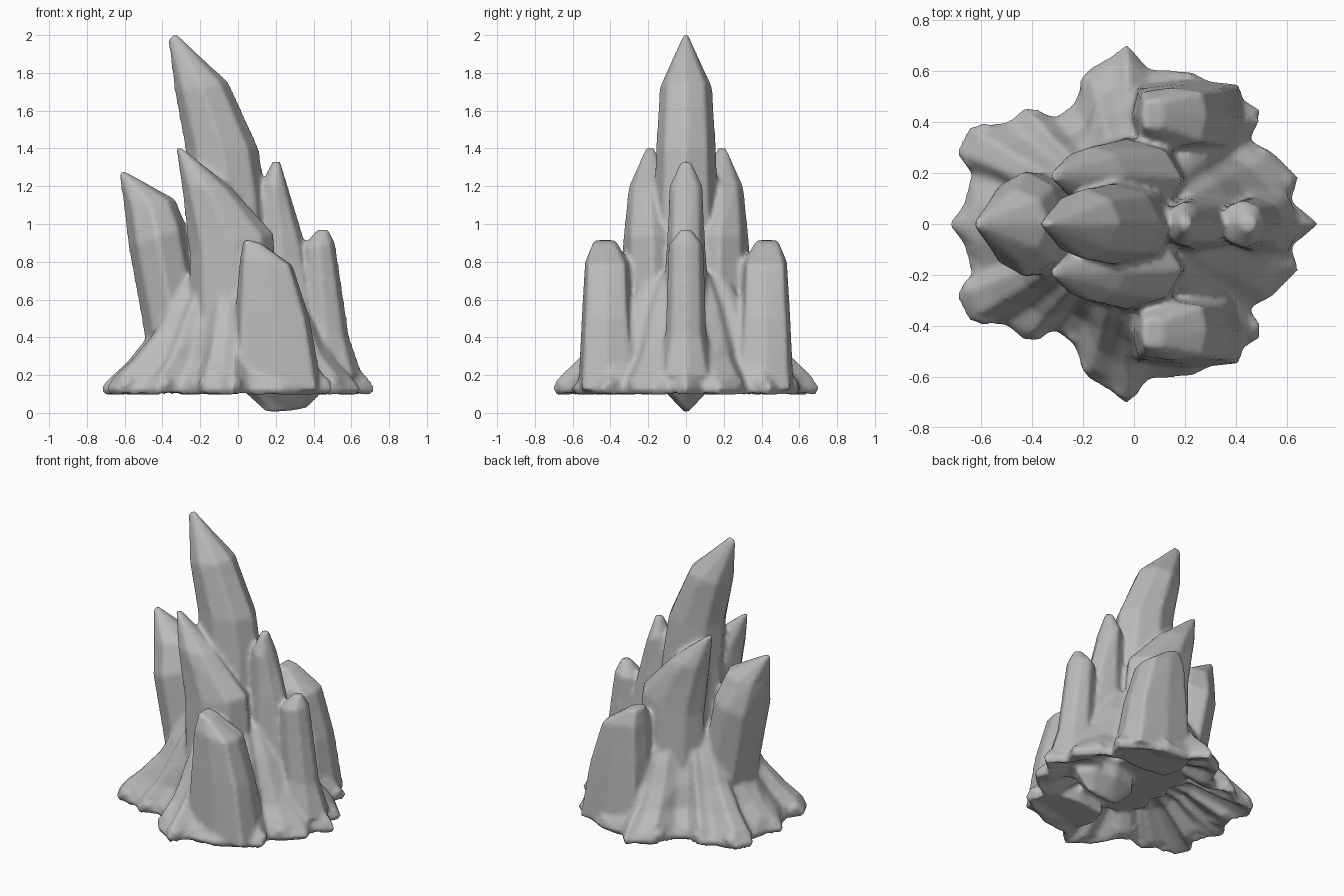
import bpy, bmesh, math, random
from mathutils import Vector

random.seed(4)
if "Cube" in bpy.data.objects:
    bpy.data.objects.remove(bpy.data.objects["Cube"])

stone = bpy.data.materials.new("stone grey")
stone.use_nodes = True
grey = (0.5, 0.5, 0.5, 1)
stone.diffuse_color = grey
stone.node_tree.nodes["Principled BSDF"].inputs["Base Color"].default_value = grey

bm = bmesh.new()


def loft(rings):
    """Closed solid through rings of points with equal counts."""
    rows = [[bm.verts.new(p) for p in ring] for ring in rings]
    n = len(rows[0])
    for a, b in zip(rows, rows[1:]):
        for i in range(n):
            j = (i + 1) % n
            bm.faces.new((a[i], a[j], b[j], b[i]))
    bm.faces.new(rows[0][::-1])
    bm.faces.new(rows[-1])


def spire(sections, side=1, boxy=0.0):
    """Faceted crystal: each section is left x, z, right x, z, centre y, half width."""
    rings = []
    for xl, zl, xr, zr, yc, w in sections:
        ring = []
        for k in range(8):
            a = k * math.pi / 4
            c, s = math.cos(a), math.sin(a)
            if k % 2:
                c, s = c * (1 + boxy), s * (1 + boxy)
            t = (c + 1) / 2
            ring.append((xl + (xr - xl) * t, side * (yc + w * s), zl + (zr - zl) * t))
        rings.append(ring)
    loft(rings)


# main leaning crystal
spire([(-.25, .2, .25, .2, 0, .2), (-.26, 1.1, .15, 1.15, 0, .17),
       (-.28, 1.4, .11, 1.4, 0, .16), (-.335, 1.7, -.05, 1.75, 0, .14),
       (-.37, 1.98, -.33, 2.01, 0, .015)])
# left crystal
spire([(-.48, .3, -.1, .3, 0, .2), (-.51, .5, -.18, .5, 0, .2), (-.58, .88, -.27, .98, 0, .21),
       (-.605, 1.1, -.33, 1.13, 0, .14), (-.63, 1.27, -.6, 1.28, 0, .02)])
# small right crystals
spire([(0, .2, .5, .2, 0, .15), (.1, .95, .35, .92, 0, .1),
       (.13, 1.22, .27, 1.18, 0, .09), (.18, 1.33, .225, 1.33, 0, .03)])
spire([(.3, .13, .66, .2, 0, .16), (.34, .45, .59, .4, 0, .11), (.34, .88, .515, .9, 0, .095),
       (.42, .97, .48, .97, 0, .03)])
# mirrored middle crystals and broad outer crystals
for side in (-1, 1):
    spire([(-.25, .2, .25, .2, .17, .19), (-.26, .85, .19, .95, .18, .155),
           (-.3, 1.2, -.03, 1.19, .19, .115), (-.33, 1.41, -.28, 1.39, .19, .025)], side)
    spire([(-.03, .12, .45, .12, .42, .15), (-.01, .6, .38, .5, .42, .13),
           (.01, .82, .29, .78, .42, .115), (.03, .92, .12, .9, .43, .06)], side, .2)
# downward point
spire([(.02, .3, .46, .3, 0, .13), (.02, .12, .46, .12, 0, .12), (.15, 0, .36, .02, 0, .015)])

# lobed skirt, half outline mirrored front to back
half = [(.73, 0), (.62, .09), (.65, .18), (.55, .28), (.46, .33), (.5, .45), (.41, .5),
        (.23, .6), (.06, .61), (-.03, .71), (-.09, .66), (-.18, .61), (-.24, .47), (-.31, .42),
        (-.43, .46), (-.5, .4), (-.65, .38), (-.7, .28), (-.64, .2), (-.67, .08), (-.73, 0)]
outline = half + [(x, -y) for x, y in half[-2:0:-1]]
levels = [(.12, .27), (.55, .23), (.85, .12), (.97, .095), (1, .13), (.93, .2),
          (.81, .28), (.7, .42), (.6, .55), (.42, .72), (.15, .8)]
skirt = []
for s, z in levels:
    ring = []
    for i, (x, y) in enumerate(outline):
        smooth = .6 / math.hypot(x, y)
        k = s if s > .8 else s * (1 + .4 * (smooth - 1))
        wob = .02 * math.sin(2.4 * min(i, len(outline) - i)) if .2 < s < .95 else 0
        ring.append((x * k, y * k, z + wob))
    skirt.append(ring)
loft(skirt)

# knobs along the rim
for x, y in half:
    for side in (-1, 1):
        r = random.uniform(.04, .065)
        ball = bmesh.ops.create_icosphere(bm, subdivisions=1, radius=r)["verts"]
        for v in ball:
            v.co.z *= .75
            v.co += Vector((x * .9, side * y * .9, .155))

bmesh.ops.recalc_face_normals(bm, faces=bm.faces)
mesh = bpy.data.meshes.new("crystal_rock")
bm.to_mesh(mesh)
bm.free()
rock = bpy.data.objects.new("crystal_rock", mesh)
bpy.context.collection.objects.link(rock)
mesh.materials.append(stone)

# fuse the crystals and soften the valleys
fuse = rock.modifiers.new("fuse", "REMESH")
fuse.mode = "VOXEL"
fuse.voxel_size = .014
fuse.use_smooth_shade = True
soften = rock.modifiers.new("soften", "SMOOTH")
soften.factor = .5
soften.iterations = 5
